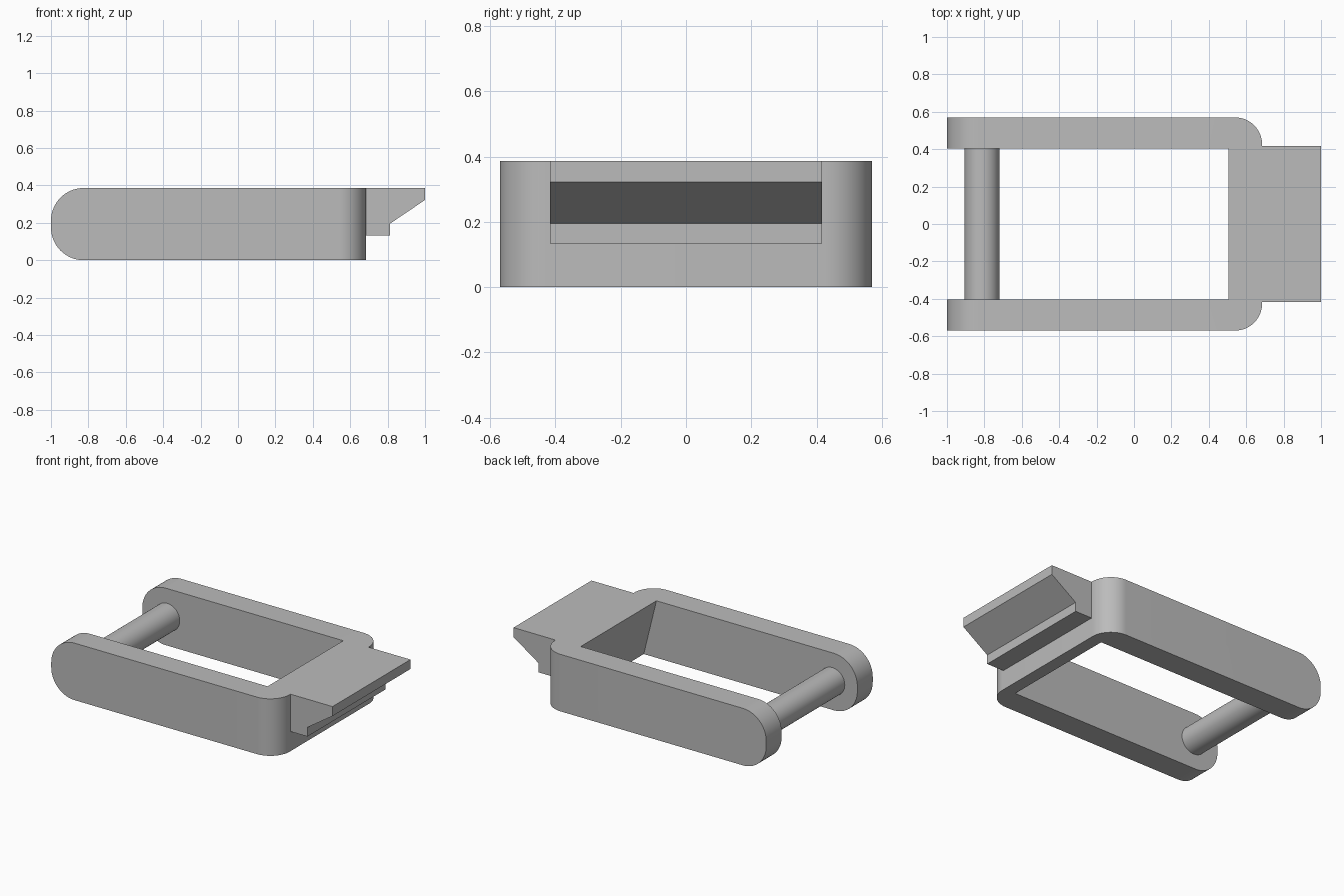
import bpy
import bmesh
import math

cube = bpy.data.objects.get("Cube")
if cube:
    bpy.data.objects.remove(cube, do_unlink=True)

HEIGHT = 0.386
INNER, OUTER = 0.405, 0.57     # half widths of the opening and the frame
FRONT = 0.685                  # outer face of the cross wall

grey = bpy.data.materials.new("plain grey")
grey.use_nodes = True
colour = (0.5, 0.5, 0.5, 1)
grey.diffuse_color = colour
grey.node_tree.nodes["Principled BSDF"].inputs["Base Color"].default_value = colour


def prism(points, offset):
    """Closed prism made by sweeping a flat outline along an offset."""
    bm = bmesh.new()
    face = bm.faces.new([bm.verts.new(p) for p in points])
    swept = bmesh.ops.extrude_face_region(bm, geom=[face], use_keep_orig=True)
    verts = [g for g in swept["geom"] if isinstance(g, bmesh.types.BMVert)]
    bmesh.ops.translate(bm, verts=verts, vec=offset)
    bmesh.ops.recalc_face_normals(bm, faces=bm.faces)
    return bm


def round_edges(bm, radius, rule):
    edges = [e for e in bm.edges if rule(e.verts[0].co, e.verts[1].co)]
    bmesh.ops.bevel(bm, geom=edges, offset=radius, offset_type='OFFSET',
                    segments=16, profile=0.5, affect='EDGES')


def finish(obj):
    obj.data.materials.append(grey)
    bpy.ops.object.select_all(action='DESELECT')
    obj.select_set(True)
    bpy.context.view_layer.objects.active = obj
    bpy.ops.object.shade_smooth_by_angle(angle=math.radians(25))


def add_object(name, bm):
    bmesh.ops.recalc_face_normals(bm, faces=bm.faces)
    mesh = bpy.data.meshes.new(name)
    bm.to_mesh(mesh)
    bm.free()
    obj = bpy.data.objects.new(name, mesh)
    bpy.context.collection.objects.link(obj)
    finish(obj)


# U-shaped frame: two arms joined by a cross wall
half = [(-1, OUTER), (FRONT, OUTER)]
hole = [(0.505, INNER), (-1, INNER)]
plan = half + [(x, -y) for x, y in reversed(half)]
plan += [(x, -y) for x, y in reversed(hole)] + hole
frame = prism([(x, y, 0) for x, y in plan], (0, 0, HEIGHT))

# Inner face of the cross wall slopes outward towards the bottom
for v in frame.verts:
    if abs(v.co.x - 0.505) < 0.001 and v.co.z < 0.01:
        v.co.x = 0.6

# Rounded outer corners and rounded arm ends
round_edges(frame, 0.145, lambda a, b: min(a.x, b.x) > FRONT - 0.001
            and abs(a.z - b.z) > 0.1)
round_edges(frame, 0.175, lambda a, b: max(a.x, b.x) < -0.999
            and abs(a.y - b.y) > 0.1)
add_object("frame", frame)

# Stepped lip with a sloped underside
lip = [(FRONT, HEIGHT), (FRONT, 0.133), (0.812, 0.133),
       (0.812, 0.195), (1, 0.322), (1, HEIGHT)]
add_object("stepped_lip", prism([(x, -0.417, z) for x, z in lip], (0, 0.834, 0)))

# Round bar between the arm ends
bpy.ops.mesh.primitive_cylinder_add(
    vertices=48, radius=0.093, depth=2 * INNER,
    location=(-0.813, 0, HEIGHT / 2), rotation=(math.pi / 2, 0, 0))
bar = bpy.context.object
bar.name = "cross_bar"
finish(bar)
